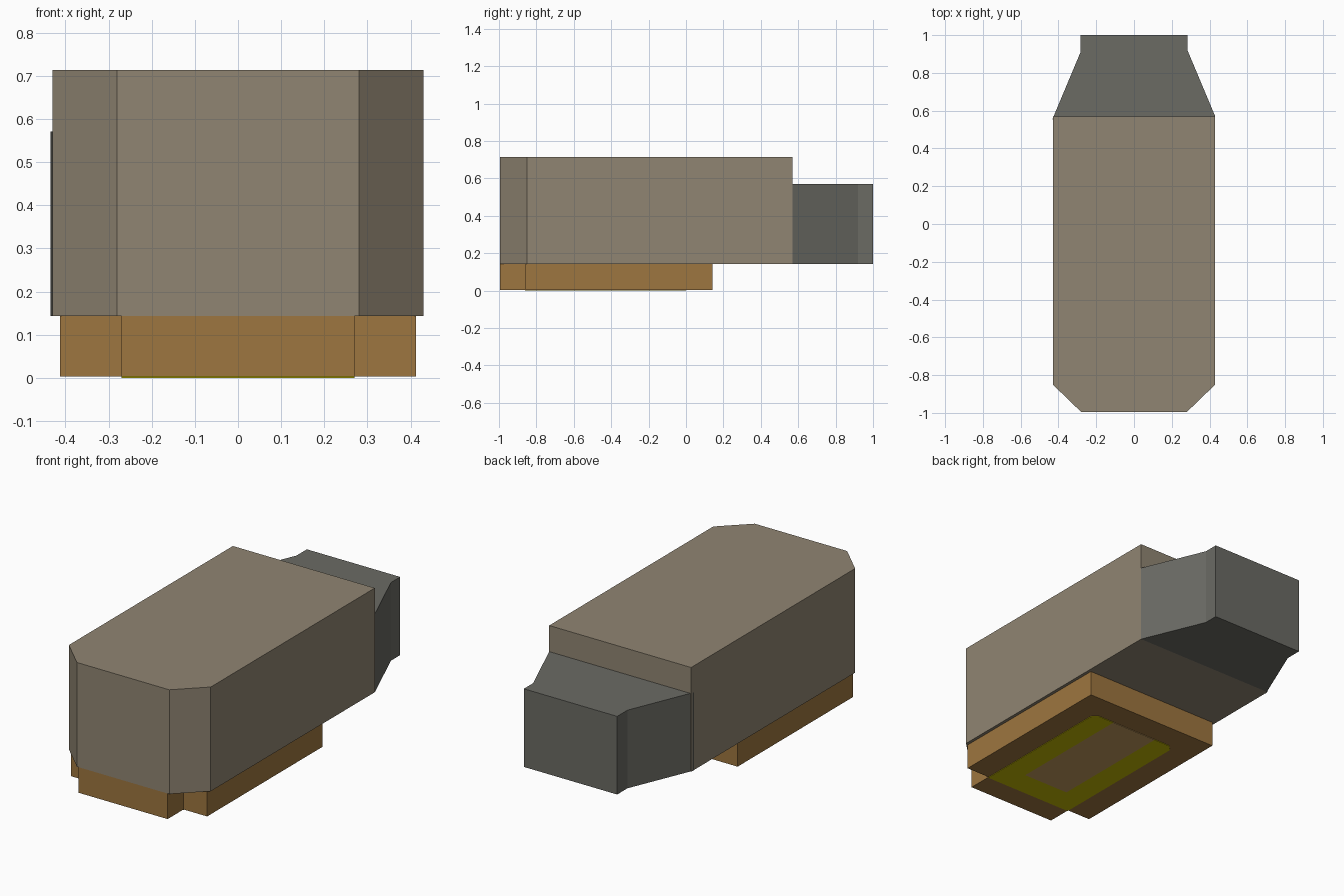
import bpy, bmesh

if "Cube" in bpy.data.objects:
    bpy.data.objects.remove(bpy.data.objects["Cube"])


def material(name, rgb):
    m = bpy.data.materials.new(name)
    m.diffuse_color = (*rgb, 1.0)
    m.use_nodes = True
    m.node_tree.nodes["Principled BSDF"].inputs["Base Color"].default_value = m.diffuse_color
    return m


taupe = material("taupe", (0.28, 0.235, 0.17))
grey = material("dark grey", (0.145, 0.145, 0.127))
orange = material("ochre", (0.34, 0.18, 0.05))
yellow = material("yellow", (0.55, 0.48, 0.001))
tan = material("tan", (0.55, 0.33, 0.11))


def prism(name, outline, z0, z1, mat):
    """Extrude a plan outline from z0 up to z1."""
    bm = bmesh.new()
    face = bm.faces.new([bm.verts.new((x, y, z0)) for x, y in outline])
    top = bmesh.ops.extrude_face_region(bm, geom=[face])["geom"]
    verts = [v for v in top if isinstance(v, bmesh.types.BMVert)]
    bmesh.ops.translate(bm, verts=verts, vec=(0, 0, z1 - z0))
    bmesh.ops.recalc_face_normals(bm, faces=bm.faces)
    mesh = bpy.data.meshes.new(name)
    bm.to_mesh(mesh)
    bm.free()
    mesh.materials.append(mat)
    obj = bpy.data.objects.new(name, mesh)
    bpy.context.collection.objects.link(obj)
    return obj


def mirrored(half):
    """Complete a right-hand outline (front to back) with its left side."""
    return half + [(-x, y) for x, y in reversed(half)]


PLATE = 0.003

# main housing with chamfered front corners
prism("housing", mirrored([(0.28, -0.995), (0.43, -0.85), (0.43, 0.57)]),
      0.143, 0.714, taupe)

# lower tapered rear section, its left front corner reaching past the housing
prism("rear_section",
      [(0.43, 0.57), (0.283, 0.92), (0.283, 1.0), (-0.283, 1.0),
       (-0.283, 0.91), (-0.434, 0.55), (-0.42, 0.57)],
      0.143, 0.571, grey)

# base with stepped front corners
prism("base", mirrored([(0.27, -0.995), (0.27, -0.857), (0.413, -0.857), (0.413, 0.143)]),
      PLATE, 0.143, orange)

# U-shaped band on the underside, with clipped rear corners
prism("underside_band",
      [(-0.27, -0.86), (0.27, -0.86), (0.27, -0.03), (0.24, 0.0), (0.14, 0.0),
       (0.14, -0.715), (-0.14, -0.715), (-0.14, 0.0), (-0.24, 0.0), (-0.27, -0.03)],
      0.0, PLATE, yellow)

# panel inside the band
prism("underside_panel", mirrored([(0.14, -0.715), (0.14, 0.0)]), 0.0, PLATE, tan)
